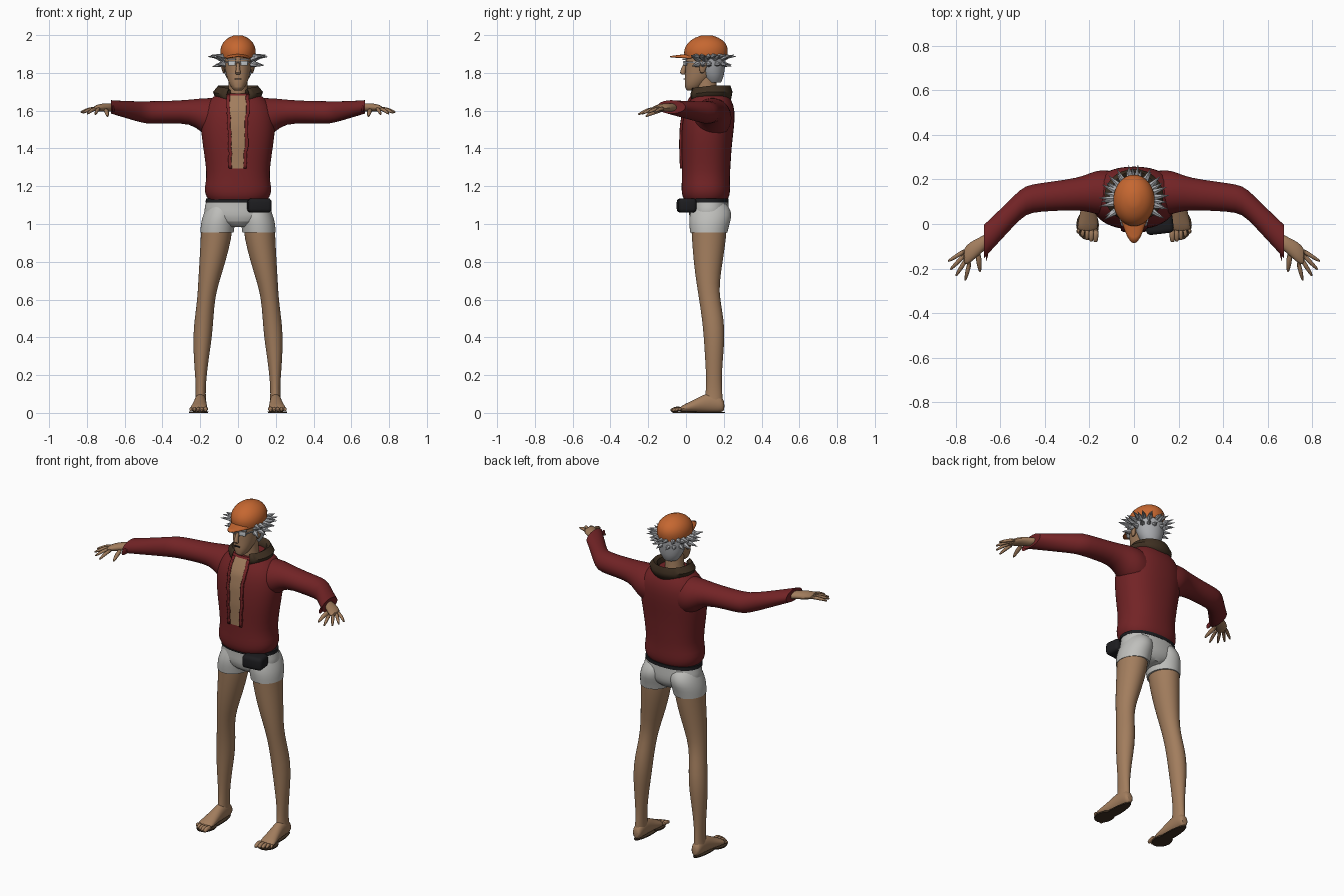
import bpy, bmesh, math, random
from mathutils import Vector, Matrix

random.seed(4)
if "Cube" in bpy.data.objects:
    bpy.data.objects.remove(bpy.data.objects["Cube"], do_unlink=True)


def material(name, r, g, b):
    m = bpy.data.materials.new(name)
    m.use_nodes = True
    m.diffuse_color = (r, g, b, 1)
    bsdf = m.node_tree.nodes["Principled BSDF"]
    bsdf.inputs["Base Color"].default_value = (r, g, b, 1)
    bsdf.inputs["Roughness"].default_value = 0.8
    return m


SKIN = material("skin", .36, .205, .11)
RED = material("dark red cloth", .17, .017, .019)
ORANGE = material("orange cap", .56, .135, .03)
GREY = material("light grey cloth", .52, .52, .50)
HAIR = material("grey hair", .40, .41, .43)
BROWN = material("dark brown", .05, .03, .016)
BLACK = material("black", .012, .012, .014)
LENS = material("pale glass", .55, .58, .60)

X, Y, Z = Vector((1, 0, 0)), Vector((0, 1, 0)), Vector((0, 0, 1))
FLAT, SIDE, FRONT = (X, Y), (Y, Z), (X, Z)
made = []


def finish(name, bm, *mats, sub=0):
    bmesh.ops.recalc_face_normals(bm, faces=bm.faces[:])
    me = bpy.data.meshes.new(name)
    bm.to_mesh(me)
    bm.free()
    for m in mats:
        me.materials.append(m)
    ob = bpy.data.objects.new(name, me)
    bpy.context.collection.objects.link(ob)
    if sub:
        mod = ob.modifiers.new("smooth", 'SUBSURF')
        mod.levels = mod.render_levels = sub
    made.append(ob)
    return ob


def loft(name, mat, rings, plane=FLAT, s=1, n=20, power=1.0, sharp=True, sub=1):
    """Skin elliptical rings (x, y, z, radius_u, radius_v); s mirrors x."""
    bm = bmesh.new()
    crease = bm.edges.layers.float.new("crease_edge")
    u, v = plane
    loops = []
    for x, y, z, ru, rv in rings:
        loop = []
        for i in range(n):
            a = math.tau * i / n
            c, d = (math.copysign(abs(t) ** power, t) for t in (math.cos(a), math.sin(a)))
            p = Vector((x, y, z)) + u * ru * c + v * rv * d
            loop.append(bm.verts.new((p.x * s, p.y, max(p.z, 0))))
        loops.append(loop)
    for a, b in zip(loops, loops[1:]):
        for i in range(n):
            j = (i + 1) % n
            bm.faces.new((a[i], a[j], b[j], b[i]))
    for e in bm.edges:
        if sharp and e.is_boundary:
            e[crease] = 1
    bm.faces.new(loops[0])
    bm.faces.new(loops[-1])
    return finish(name, bm, mat, sub=sub)


def finger(name, mat, start, end, r0, r1, s):
    a, b = Vector(start), Vector(end)
    d = (b - a).normalized()
    u = d.cross(Z).normalized()
    mid = a.lerp(b, .5) + Z * .006
    rings = [(*a, r0, r0), (*mid, r0, r0), (*a.lerp(b, .9), r1, r1), (*b, r1 * .5, r1 * .5)]
    return loft(name, mat, rings, (u, u.cross(d)), s, 8, sharp=False)


def box(name, mat, centre, size, bevel=0, rot=0):
    bm = bmesh.new()
    bmesh.ops.create_cube(bm, size=1, matrix=Matrix.Translation(centre)
                          @ Matrix.Rotation(rot, 4, 'Z') @ Matrix.Diagonal((*size, 1)))
    if bevel:
        bmesh.ops.bevel(bm, geom=bm.edges[:], offset=bevel, segments=3, affect='EDGES', profile=.5)
    return finish(name, bm, mat)


# Jacket body
BODY = [(0, .105, 1.13, .158, .115), (0, .105, 1.15, .172, .127), (0, .105, 1.19, .18, .13),
        (0, .105, 1.24, .166, .127), (0, .107, 1.32, .172, .13), (0, .108, 1.42, .188, .135),
        (0, .117, 1.52, .2, .14), (0, .125, 1.6, .19, .135), (0, .13, 1.65, .16, .115),
        (0, .13, 1.69, .11, .09)]
loft("jacket_body", RED, BODY, n=28, power=.88)


def chest(x, z):
    """Front surface of the jacket at x, z."""
    for a, b in zip(BODY, BODY[1:]):
        if a[2] <= z <= b[2]:
            t = (z - a[2]) / (b[2] - a[2])
            y, rx, ry = (a[k] + (b[k] - a[k]) * t for k in (1, 3, 4))
            return y - ry * (1 - abs(x / rx) ** 2.27) ** .44
    return .05


# Open front: bare chest with ragged jacket edges
def strip(name, mat, left, right, lift, thick=0):
    bm = bmesh.new()
    rows = []
    for i in range(21):
        z = 1.295 + i * .0193
        xs = [left(i) + (right(i) - left(i)) * k / 4 for k in range(5)]
        rows.append([bm.verts.new((x, chest(x, z) - lift, z)) for x in xs])
    for a, b in zip(rows, rows[1:]):
        for k in range(4):
            bm.faces.new((a[k], a[k + 1], b[k + 1], b[k]))
    ob = finish(name, bm, mat)
    if thick:
        mod = ob.modifiers.new("thickness", 'SOLIDIFY')
        mod.thickness = thick
        mod.offset = 0
    return ob


rag = {s: [s * (.031 + i * .0006 + random.uniform(-.004, .004)) for i in range(21)] for s in (1, -1)}
strip("bare_chest", SKIN, lambda i: rag[-1][i], lambda i: rag[1][i], .004)
for s, side in ((1, "left"), (-1, "right")):
    strip(side + "_jacket_edge", RED, lambda i: rag[s][i], lambda i: rag[s][i] + s * .016, .005, .012)

# Turned-up collar, open at the front
bm = bmesh.new()
bands = []
for rx, ry, z in ((.07, .075, 1.67), (.085, .09, 1.72), (.105, .108, 1.732),
                  (.132, .118, 1.70), (.118, .11, 1.655)):
    band = []
    for i in range(25):
        a = math.radians(-62 + 304 * i / 24)
        dip = .014 * max(0, -math.sin(a))
        band.append(bm.verts.new((rx * math.cos(a), .128 + ry * math.sin(a), z - dip)))
    bands.append(band)
for a, b in zip(bands, bands[1:]):
    for i in range(24):
        bm.faces.new((a[i], a[i + 1], b[i + 1], b[i]))
collar = finish("collar", bm, BROWN)
collar.modifiers.new("thickness", 'SOLIDIFY').thickness = .008

# Shorts, belt and pouch
loft("shorts_waist", GREY, [(0, .125, .985, .06, .07), (0, .122, 1.01, .15, .1), (0, .122, 1.05, .184, .108),
                            (0, .122, 1.09, .177, .105), (0, .12, 1.13, .168, .105)], n=24, power=.9)
loft("belt", BLACK, [(0, .115, 1.115, .173, .112), (0, .115, 1.135, .171, .112)], n=28, power=.9)
box("belt_pouch", BLACK, (.113, .003, 1.098), (.125, .095, .076), .02, .12)

for s, side in ((1, "left_"), (-1, "right_")):
    # Sleeve and cuff
    loft(side + "sleeve", RED, [(.08, .135, 1.555, .1, .115), (.15, .142, 1.56, .105, .108),
                                (.2, .14, 1.578, .088, .088), (.25, .135, 1.595, .073, .064),
                                (.36, .125, 1.592, .067, .06), (.465, .115, 1.59, .063, .061),
                                (.505, .095, 1.592, .068, .058), (.59, .005, 1.605, .07, .046),
                                (.672, -.078, 1.62, .076, .036)], SIDE, s)
    loft(side + "cuff", RED, [(.655, -.125, 1.61, .02, .016), (.664, -.148, 1.61, .025, .02)], SIDE, s, 8)

    # Hand
    loft(side + "hand", SKIN, [(.65, -.068, 1.617, .036, .024), (.69, -.097, 1.617, .038, .023),
                               (.73, -.125, 1.617, .049, .021), (.768, -.15, 1.61, .042, .014)],
         SIDE, s, 14, sharp=False)
    tips = (("little", .75, -.115, .834, -.168, 1.592), ("ring", .755, -.135, .824, -.205, 1.588),
            ("middle", .75, -.155, .799, -.234, 1.583), ("index", .735, -.165, .757, -.254, 1.58))
    for part, x, y, tx, ty, tz in tips:
        finger(side + part + "_finger", SKIN, (x, y, 1.612), (tx, ty, tz), .011, .007, s)
    finger(side + "thumb", SKIN, (.7, -.125, 1.605), (.69, -.215, 1.57), .014, .008, s)

    # Leg and the leg of the shorts
    loft(side + "leg", SKIN, [(.112, .122, 1.0, .084, .096), (.115, .122, .93, .083, .092),
                              (.135, .117, .8, .07, .078), (.158, .116, .68, .054, .06),
                              (.169, .125, .6, .047, .056), (.18, .142, .5, .05, .058),
                              (.188, .15, .4, .051, .056), (.195, .148, .28, .039, .047),
                              (.197, .148, .17, .028, .04), (.197, .148, .1, .026, .045),
                              (.199, .145, .05, .03, .05)], s=s)
    loft(side + "shorts_leg", GREY, [(.111, .121, .955, .089, .1), (.107, .123, 1.0, .092, .108),
                                     (.097, .131, 1.045, .09, .115), (.088, .131, 1.09, .08, .1),
                                     (.08, .12, 1.12, .07, .08)], s=s)
    # Foot with dark sole
    loft(side + "foot", SKIN, [(.197, .204, .035, .018, .022), (.198, .19, .045, .029, .042),
                               (.198, .15, .055, .031, .053), (.2, .1, .052, .033, .05),
                               (.203, .05, .038, .039, .036), (.207, 0, .026, .047, .024),
                               (.21, -.035, .018, .047, .014)], FRONT, s, 16, sharp=False)
    loft(side + "sole", BROWN, [(.199, .08, 0, .033, .125), (.199, .08, .006, .034, .127)], s=s, n=16, sub=0)
    loft(side + "front_sole", BROWN, [(.208, -.005, 0, .05, .065), (.208, -.005, .008, .051, .067)],
         s=s, n=16, sub=0)
    for i in range(5):
        x, r = .17 + i * .0195, .014 - i * .0013
        finger(side + "toe_%d" % (i + 1), SKIN, (x, -.02, .02), (x + .003, -.082 + i * i * .0025, .013),
               r, r * .85, s)

# Neck and head
loft("neck", SKIN, [(0, .115, 1.62, .065, .06), (0, .11, 1.69, .052, .055), (0, .105, 1.78, .05, .055)])
loft("head", SKIN, [(0, .03, 1.706, .018, .022), (0, .036, 1.718, .034, .043), (0, .055, 1.755, .054, .063),
                    (0, .08, 1.8, .066, .085), (0, .095, 1.85, .074, .1), (0, .1, 1.9, .08, .104),
                    (0, .1, 1.95, .065, .085)], power=.95)
loft("nose", SKIN, [(0, -.012, 1.79, .013, .008), (0, -.02, 1.798, .016, .017),
                    (0, -.012, 1.825, .01, .013), (0, .0, 1.86, .008, .008)], n=10, sharp=False)
box("mouth", BLACK, (0, -.009, 1.768), (.036, .009, .005), .001)
box("glasses_bridge", HAIR, (0, -.012, 1.858), (.03, .008, .005))
for s, side in ((1, "left_"), (-1, "right_")):
    box(side + "lens", LENS, (s * .033, -.004, 1.851), (.038, .009, .026), .003, s * .25)
    box(side + "eyebrow", HAIR, (s * .034, -.006, 1.872), (.048, .014, .008), .002, s * .25)
    box(side + "glasses_arm", HAIR, (s * .068, .045, 1.856), (.005, .1, .006), 0, s * -.25)
    loft(side + "ear", SKIN, [(.074, .085, 1.795, .006, .012), (.08, .09, 1.83, .011, .022),
                              (.082, .094, 1.86, .01, .018)], s=s, n=10, sharp=False)

# Hair and its spikes
loft("hair", HAIR, [(0, .145, 1.748, .042, .04), (0, .143, 1.775, .064, .056), (0, .137, 1.81, .078, .068),
                    (0, .133, 1.86, .088, .078), (0, .125, 1.9, .088, .085)])
bm = bmesh.new()
for count, z, reach, tilt in ((14, 1.885, .158, .1), (12, 1.848, .138, -.15), (9, 1.872, .148, .35)):
    for i in range(count):
        a = math.radians(-32 + 244 * i / (count - 1)) + random.uniform(-.05, .05)
        d = Vector((math.cos(a), math.sin(a), tilt + random.uniform(-.12, .12)))
        length = reach - .075
        pos = Vector((0, .108, z)) + Vector((d.x, d.y, 0)) * .075 + d * length / 2
        bmesh.ops.create_cone(bm, cap_ends=True, segments=6, radius1=.019, radius2=.001, depth=length,
                              matrix=Matrix.Translation(pos) @ d.to_track_quat('Z', 'Y').to_matrix().to_4x4())
finish("hair_spikes", bm, HAIR)

# Cap and brim
loft("cap", ORANGE, [(0, .105, 1.882, .091, .113), (0, .105, 1.91, .096, .119), (0, .108, 1.94, .092, .114),
                     (0, .11, 1.968, .076, .094), (0, .11, 1.988, .05, .062), (0, .11, 1.999, .02, .025)])
bm = bmesh.new()
rows = []
for k in range(5):
    t = k / 4
    row = []
    for i in range(13):
        c = -1 + i / 6
        x = c * (.083 - .025 * t)
        edge = .022 + .035 * c * c
        y = edge - t * .108 * (1 - .7 * c * c)
        row.append(bm.verts.new((x, y, 1.903 - .014 * t - .014 * c * c)))
    rows.append(row)
for a, b in zip(rows, rows[1:]):
    for i in range(12):
        bm.faces.new((a[i], a[i + 1], b[i + 1], b[i]))
finish("cap_brim", bm, ORANGE).modifiers.new("thickness", 'SOLIDIFY').thickness = .006

# Smooth shading with sharp edges kept
bpy.ops.object.select_all(action='DESELECT')
for ob in made:
    ob.select_set(True)
bpy.context.view_layer.objects.active = made[0]
bpy.ops.object.shade_smooth_by_angle(angle=math.radians(40))
